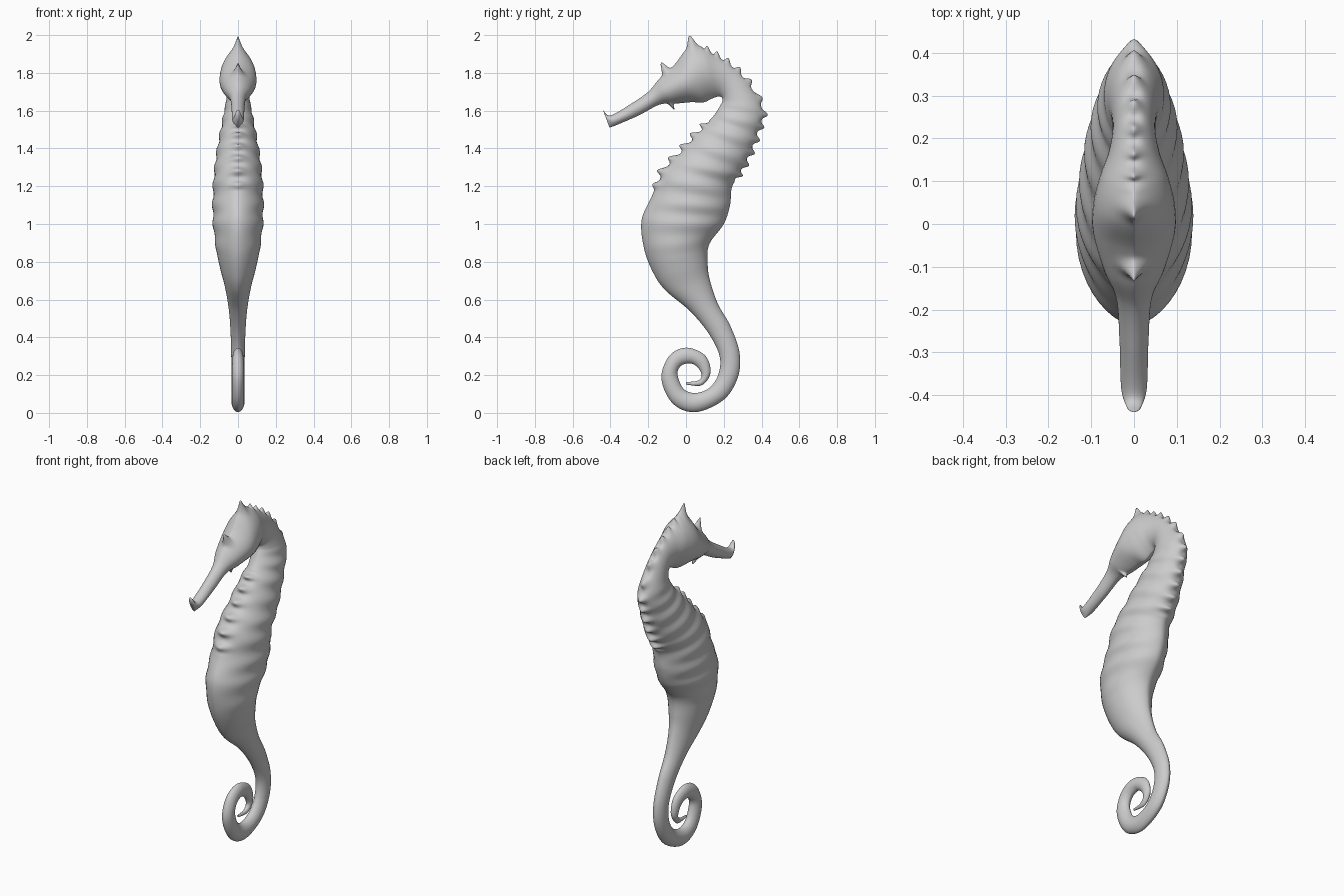
import bpy, bmesh, math
from mathutils import Vector

# Cross-section stations: back y, back z, front y, front z, half width
HEAD_TRUNK = [
    (-.44, 1.605, -.405, 1.51, .018), (-.40, 1.575, -.365, 1.525, .03),
    (-.29, 1.637, -.25, 1.575, .034), (-.20, 1.70, -.14, 1.632, .042),
    (-.14, 1.77, -.06, 1.637, .072), (-.06, 1.845, .03, 1.645, .096),
    (.005, 1.925, .09, 1.643, .095), (.08, 1.94, .14, 1.665, .08),
    (.16, 1.90, .172, 1.675, .06), (.25, 1.84, .188, 1.67, .05),
    (.34, 1.745, .193, 1.655, .055), (.415, 1.60, .183, 1.63, .07),
    (.39, 1.49, .14, 1.565, .086), (.35, 1.38, .06, 1.49, .103),
    (.30, 1.28, -.03, 1.39, .119), (.245, 1.20, -.13, 1.28, .129),
    (.233, 1.10, -.18, 1.15, .134), (.20, 1.0, -.235, 1.02, .132),
    (.122, .89, -.222, .87, .118), (.115, .78, -.175, .745, .094),
    (.13, .69, -.11, .65, .07), (.17, .575, .02, .54, .05),
    (.235, .46, .12, .42, .04)]
TAIL = [
    (.283, .32, .178, .30, .036), (.275, .19, .17, .20, .035),
    (.20, .07, .12, .13, .035), (.05, .004, .045, .105, .034),
    (-.07, .05, -.015, .13, .033), (-.13, .18, -.045, .205, .032),
    (-.09, .30, -.025, .25, .03), (0, .345, .025, .262, .027),
    (.10, .305, .065, .237, .023), (.13, .215, .083, .195, .018),
    (.085, .147, .06, .17, .012), (0, .15, 0, .163, .005)]
STATIONS = HEAD_TRUNK + TAIL
STEPS, SIDES = 16, 44


def spline(u):
    """Catmull-Rom interpolation through the stations."""
    n = len(STATIONS)
    i = min(int(u), n - 2)
    t = u - i
    a, b, c, d = (STATIONS[min(max(i + k, 0), n - 1)] for k in (-1, 0, 1, 2))
    return [.5 * (2*q + (r - p)*t + (2*p - 5*q + 4*r - s)*t*t + (3*q - p - 3*r + s)*t**3)
            for p, q, r, s in zip(a, b, c, d)]


def spike(u, centre, width):
    return math.exp(-((u - centre) / width) ** 2)


def window(u, lo, hi, soft=.4):
    return max(0, min(1, (u - lo) / soft, (hi - u) / soft))


def wave(u, period):
    return .5 + .5 * math.cos(2 * math.pi * u / period)


def back_crest(u):
    crest = .028 * (wave(u, .62) ** 1.5 - .4) * window(u, 6.9, 14.8)
    return crest + .06 * spike(u, 6.4, .28) + .06 * spike(u, 4.45, .16)


def front_crest(u):
    crest = .036 * (wave(u, .6) ** 1.5 - .35) * window(u, 12.2, 15.9)
    return crest + .038 * spike(u, 3.72, .13)


# One continuous body, lofted from snout to curled tail
bm = bmesh.new()
rings = []
for k in range((len(STATIONS) - 1) * STEPS + 1):
    u = k / STEPS
    by, bz, fy, fz, w = spline(u)
    back, front = Vector((0, by, bz)), Vector((0, fy, fz))
    mid, half = (back + front) / 2, (back - front) / 2
    out = half.normalized()
    # Bony rings around the trunk
    w += .009 * (wave(u, .9) - .5) * window(u, 10.5, 18.5, 1.5)
    power = 1.2 + .4 * window(u, 3, 9, 1.5)
    ring = []
    for j in range(SIDES):
        a = 2 * math.pi * j / SIDES
        c, s = math.cos(a), math.sin(a)
        p = mid + half * c
        p += out * (back_crest(u) * max(c, 0) ** 14 - front_crest(u) * max(-c, 0) ** 14)
        p.x = math.copysign(w * abs(s) ** power, s)
        ring.append(bm.verts.new(p))
    rings.append(ring)
for r0, r1 in zip(rings, rings[1:]):
    for j in range(SIDES):
        n = (j + 1) % SIDES
        bm.faces.new((r0[j], r0[n], r1[n], r1[j]))
bm.faces.new(rings[0])
bm.faces.new(rings[-1])
bmesh.ops.recalc_face_normals(bm, faces=bm.faces)
mesh = bpy.data.meshes.new("seahorse_body")
bm.to_mesh(mesh)
bm.free()
body = bpy.data.objects.new("seahorse_body", mesh)
bpy.context.collection.objects.link(body)
for f in mesh.polygons:
    f.use_smooth = True
